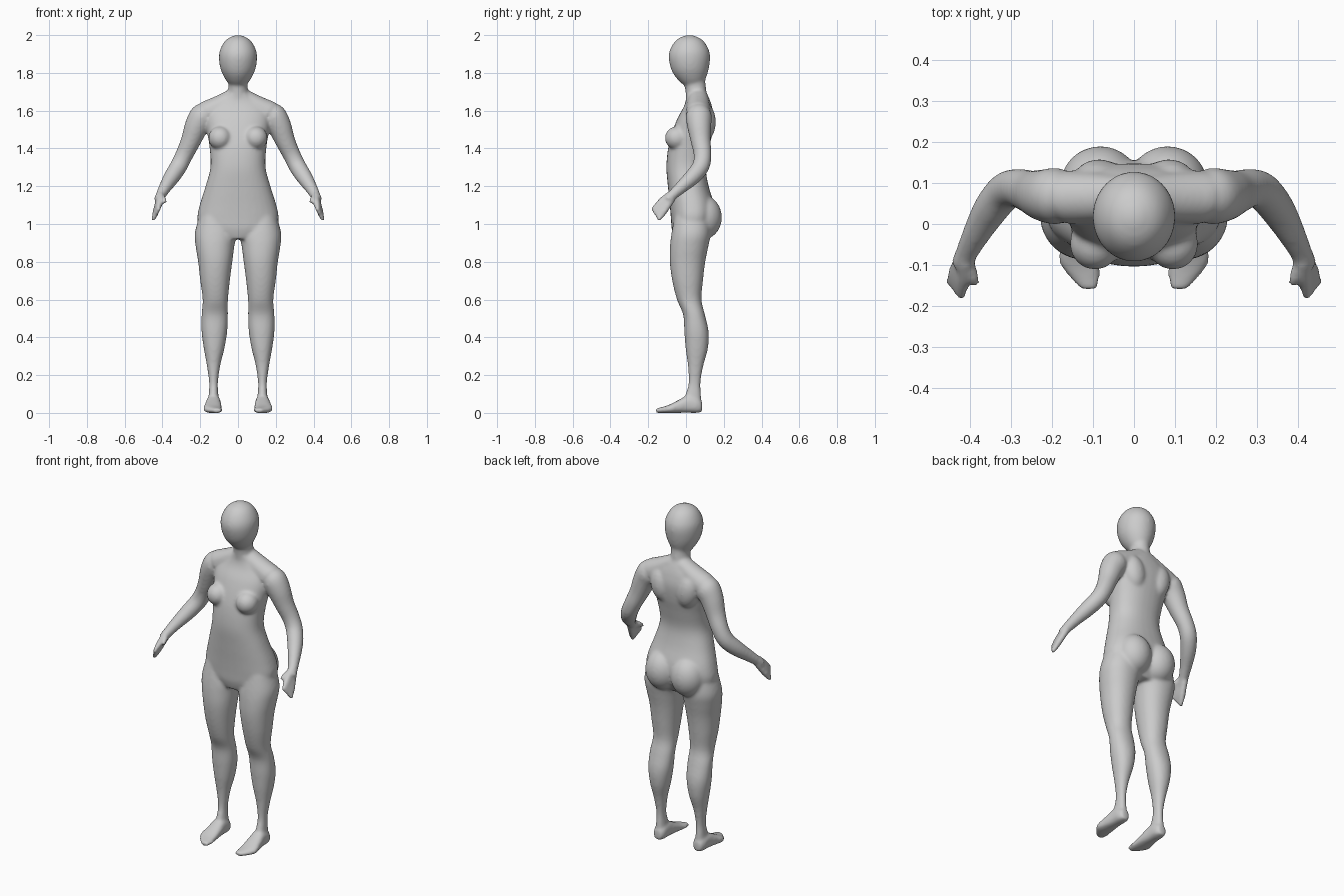
import bpy, bmesh, math
from mathutils import Vector, Matrix

cube = bpy.data.objects.get("Cube")
if cube:
    bpy.data.objects.remove(cube)

skin = bpy.data.materials.new("plain grey")
skin.use_nodes = True
grey = (0.6, 0.6, 0.6, 1)
skin.diffuse_color = grey
skin.node_tree.nodes["Principled BSDF"].inputs["Base Color"].default_value = grey

bm = bmesh.new()
X, Y, Z = Vector((1, 0, 0)), Vector((0, 1, 0)), Vector((0, 0, 1))


def refine(rows, steps=4):
    """Smooth curve through rows of numbers."""
    rows = [Vector(r) for r in rows]
    out = []
    for i in range(len(rows) - 1):
        a, b = rows[max(i - 1, 0)], rows[i]
        c, d = rows[i + 1], rows[min(i + 2, len(rows) - 1)]
        for k in range(steps):
            t = k / steps
            out.append(b + (c - a) * (t / 2) + (a * 2 - b * 5 + c * 4 - d) * (t * t / 2)
                       + (b * 3 - a - c * 3 + d) * (t ** 3 / 2))
    return out + [rows[-1]]


def loft(sections, u=None, v=None, power=2.0, sides=32):
    """Closed skin over sections (x, y, z, radius u, radius v)."""
    rows = refine(sections)
    rings = []
    for i, r in enumerate(rows):
        centre = Vector(r[:3])
        if u is None:
            t = Vector(rows[min(i + 1, len(rows) - 1)][:3]) - Vector(rows[max(i - 1, 0)][:3])
            a = t.cross(Y).normalized()
            b = t.cross(a).normalized()
        else:
            a, b = u, v
        ring = []
        for k in range(sides):
            ang = math.tau * k / sides
            c, s = math.cos(ang), math.sin(ang)
            c = math.copysign(abs(c) ** (2 / power), c)
            s = math.copysign(abs(s) ** (2 / power), s)
            ring.append(bm.verts.new(centre + a * (r[3] * c) + b * (r[4] * s)))
        rings.append(ring)
    for lo, hi in zip(rings, rings[1:]):
        for k in range(sides):
            j = (k + 1) % sides
            bm.faces.new((lo[k], lo[j], hi[j], hi[k]))
    bm.faces.new(rings[0])
    bm.faces.new(rings[-1])


def ball(centre, radii, tilt=0):
    m = Matrix.Translation(centre) @ Matrix.Rotation(tilt, 4, 'Y') @ Matrix.Diagonal((*radii, 1))
    bmesh.ops.create_uvsphere(bm, u_segments=32, v_segments=20, radius=1, matrix=m)


def slices(rows):
    """Rows (z, left x, right x, front y, back y) to loft sections."""
    return [((a + b) / 2, (f + k) / 2, z, (b - a) / 2, (k - f) / 2) for z, a, b, f, k in rows]


# Torso from pelvis to collar
torso = [(.92, .10, -.06, .10), (.97, .19, -.075, .13), (1.03, .215, -.08, .15),
         (1.10, .203, -.086, .15), (1.20, .172, -.096, .12), (1.30, .146, -.104, .105),
         (1.40, .15, -.095, .122), (1.48, .162, -.075, .14), (1.56, .17, -.045, .148),
         (1.62, .155, -.012, .138), (1.66, .10, .0, .125), (1.69, .06, .0, .112)]
loft(slices([(z, -w, w, f, b) for z, w, f, b in torso]), X, Y, 2.3)

# Neck and egg-shaped head
loft([(0, .06, 1.60, .07, .06), (0, .055, 1.68, .056, .056), (0, .048, 1.74, .05, .056),
      (0, .045, 1.80, .05, .055)], X, Y)
head = [(1.725, .03, .035, .03), (1.75, .056, .032, .062), (1.79, .080, .024, .088),
        (1.83, .095, .02, .102), (1.88, .101, .018, .110), (1.92, .096, .018, .104),
        (1.96, .076, .018, .082), (1.985, .05, .018, .054), (2.0, .014, .018, .015)]
loft([(0, y, z, rx, ry) for z, rx, y, ry in head], X, Y)

for s in (1, -1):
    # Breast, buttock, shoulder blade and trapezius
    ball((s * .095, -.048, 1.455), (.062, .064, .062))
    ball((s * .082, .094, 1.035), (.098, .096, .115))
    ball((s * .085, .10, 1.54), (.065, .058, .10), s * .2)
    loft([(s * .02, .065, 1.675, .045, .05), (s * .09, .065, 1.63, .055, .06),
          (s * .16, .065, 1.585, .07, .066)])

    # Leg
    leg = [(1.04, .05, .205, -.06, .12), (.95, .012, .229, -.077, .13),
           (.88, .02, .224, -.085, .118), (.80, .03, .211, -.086, .102),
           (.70, .043, .20, -.073, .09), (.60, .053, .187, -.048, .082),
           (.52, .053, .193, -.015, .10), (.43, .057, .193, -.009, .12),
           (.34, .072, .181, -.002, .116), (.25, .094, .165, .010, .092),
           (.16, .106, .153, .014, .077), (.10, .104, .155, -.002, .080), (.05, .10, .158, -.01, .083)]
    loft([(s * c[0], *c[1:]) for c in slices(leg)], X, Y, 2.15)

    # Foot
    foot = [(.129, .086, .032, .022, .028), (.129, .06, .040, .036, .040),
            (.130, .01, .046, .039, .046), (.132, -.04, .034, .045, .034),
            (.134, -.09, .021, .050, .022), (.122, -.125, .015, .040, .016),
            (.110, -.160, .012, .020, .012)]
    loft([(s * c[0], *c[1:]) for c in foot], X, Z, 2.5)

    # Arm
    arm = [(.15, .07, 1.61, .045), (.185, .068, 1.575, .068), (.218, .070, 1.52, .064),
           (.25, .078, 1.44, .053), (.285, .088, 1.365, .047), (.315, .078, 1.305, .046),
           (.350, .035, 1.25, .043), (.385, -.025, 1.195, .034), (.410, -.075, 1.15, .027),
           (.422, -.10, 1.125, .026)]
    loft([(s * x, y, z, r, r) for x, y, z, r in arm])

    # Palm, four fingers and thumb
    index, little = Vector((.423, -.182, 1.072)), Vector((.450, -.148, 1.018))
    wrist = Vector((.412, -.08, 1.145))
    for k in range(4):
        tip = index.lerp(little, k / 3)
        root = wrist + (k - 1.5) * Vector((.002, .006, -.008))
        mid = root.lerp(tip, .55)
        loft([(s * p.x, p.y, p.z, r, r) for p, r in
              ((root, .018), (mid, .018), (mid.lerp(tip, .6), .014), (tip, .010))], sides=12)
    thumb = [(.408, -.085, 1.145, .016), (.396, -.118, 1.135, .016), (.384, -.148, 1.118, .011)]
    loft([(s * x, y, z, r, r) for x, y, z, r in thumb], sides=12)

bmesh.ops.recalc_face_normals(bm, faces=bm.faces)
mesh = bpy.data.meshes.new("body")
bm.to_mesh(mesh)
bm.free()
mesh.materials.append(skin)
body = bpy.data.objects.new("body", mesh)
bpy.context.collection.objects.link(body)

# Fuse the parts into one smooth skin
fuse = body.modifiers.new("fuse", 'REMESH')
fuse.mode = 'VOXEL'
fuse.voxel_size = 0.0075
fuse.use_smooth_shade = True
soften = body.modifiers.new("soften", 'SMOOTH')
soften.factor = 0.5
soften.iterations = 14
